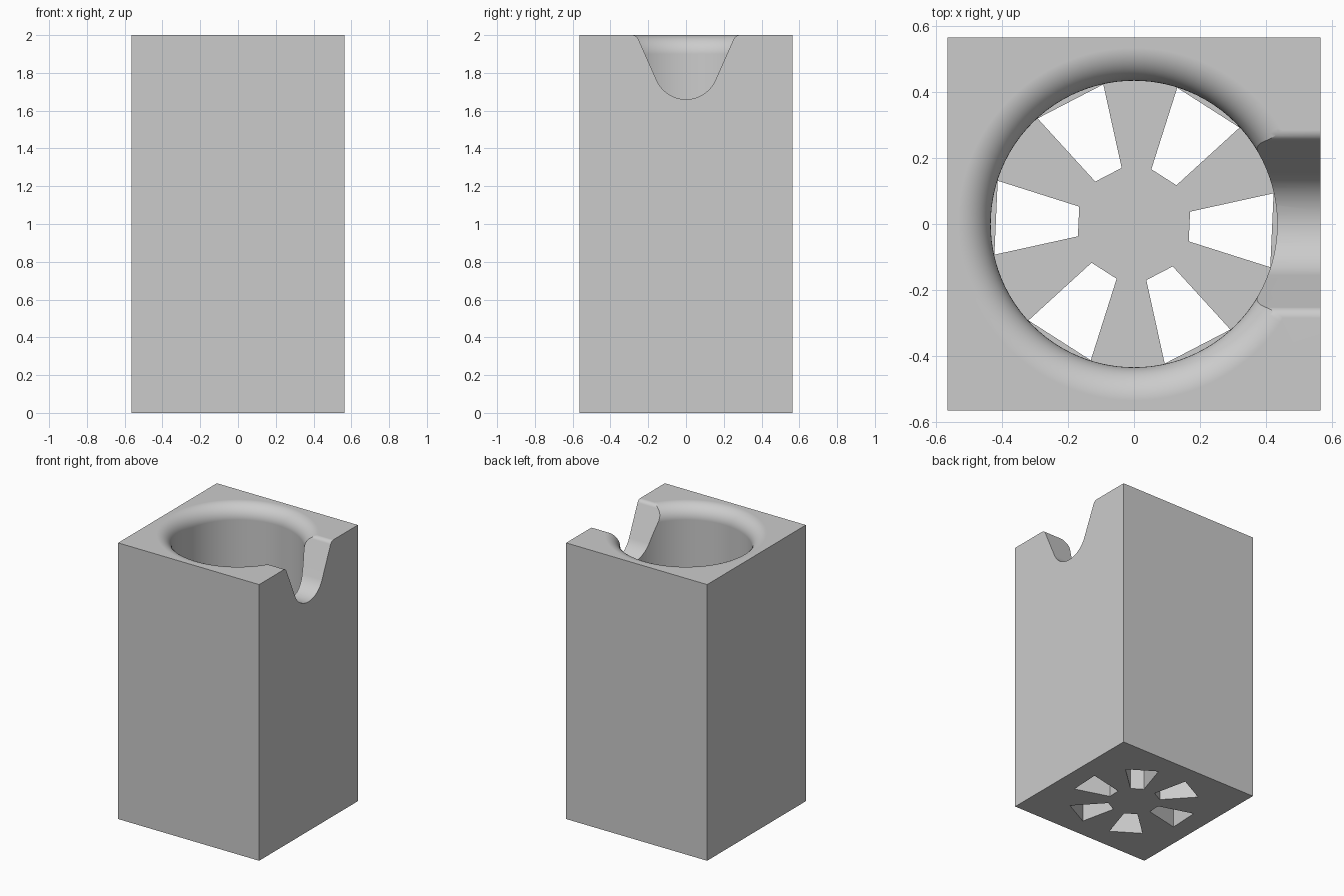
import bpy, bmesh
from math import sin, cos, pi, radians, sqrt
from mathutils import Vector, Matrix

if "Cube" in bpy.data.objects:
    bpy.data.objects.remove(bpy.data.objects["Cube"])

SIDE, HEIGHT = 1.13, 2.0
BORE, FLOOR, RIM = 0.434, 0.17, 0.1

grey = bpy.data.materials.new("plain grey")
grey.use_nodes = True
grey.diffuse_color = (0.6, 0.6, 0.6, 1)
grey.node_tree.nodes["Principled BSDF"].inputs["Base Color"].default_value = (0.6, 0.6, 0.6, 1)


def make(name, bm):
    bmesh.ops.recalc_face_normals(bm, faces=bm.faces)
    mesh = bpy.data.meshes.new(name)
    bm.to_mesh(mesh)
    bm.free()
    mesh.materials.append(grey)
    ob = bpy.data.objects.new(name, mesh)
    bpy.context.collection.objects.link(ob)
    return ob


def prism(name, points, offset):
    """Extrude a closed outline along the offset vector."""
    bm = bmesh.new()
    face = bm.faces.new([bm.verts.new(p) for p in points])
    ext = bmesh.ops.extrude_face_region(bm, geom=[face])
    moved = [v for v in ext["geom"] if isinstance(v, bmesh.types.BMVert)]
    bmesh.ops.translate(bm, verts=moved, vec=offset)
    return make(name, bm)


def arc(cx, cz, r, start, end, steps):
    angles = [radians(start + (end - start) * i / steps) for i in range(steps + 1)]
    return [(cx + r * cos(a), cz + r * sin(a)) for a in angles]


# Square block
bm = bmesh.new()
bmesh.ops.create_cube(bm, size=1, matrix=Matrix.Translation((0, 0, HEIGHT / 2))
                      @ Matrix.Diagonal((SIDE, SIDE, HEIGHT, 1)))
body = make("block_body", bm)

# Round bore with a rounded rim, revolved from a profile
profile = [(0, FLOOR), (BORE, FLOOR)]
profile += arc(BORE + RIM, HEIGHT - RIM, RIM, 180, 90, 12)
profile += [(BORE + RIM, HEIGHT + 0.1), (0, HEIGHT + 0.1)]
bm = bmesh.new()
verts = [bm.verts.new((x, 0, z)) for x, z in profile]
edges = [bm.edges.new(pair) for pair in zip(verts, verts[1:])]
bmesh.ops.spin(bm, geom=verts + edges, cent=(0, 0, 0), axis=(0, 0, 1),
               angle=2 * pi, steps=96, use_duplicate=False)
bmesh.ops.remove_doubles(bm, verts=bm.verts, dist=1e-5)
cutters = [make("bore_cutter", bm)]

# Pouring notch: round bottom, sloping sides, rounded lips
LEAN, R, LIP = 24, 0.17, 0.035
tangent_y = R * cos(radians(LEAN))
tangent_z = 1.66 + R - R * sin(radians(LEAN))
top_y = tangent_y + (HEIGHT - tangent_z) * sin(radians(LEAN)) / cos(radians(LEAN))
half_turn = radians(90 - LEAN) / 2
lip_y = top_y + LIP * sin(half_turn) / cos(half_turn)
half = arc(0, 1.66 + R, R, -90, -LEAN, 10)
half += arc(lip_y, HEIGHT - LIP, LIP, 180 - LEAN, 90, 6)
half += [(lip_y, HEIGHT + 0.1)]
outline = half + [(-y, z) for y, z in reversed(half[1:])]
cutters.append(prism("notch_cutter", [(0, y, z) for y, z in outline], Vector((SIDE, 0, 0))))

# Six wedge-shaped openings through the floor
for i in range(6):
    mid = 60 * i - 2.6
    corners = [(0.174, -15), (BORE - 0.001, -15), (BORE - 0.001, 15), (0.174, 15)]
    pts = [(r * cos(radians(mid + a)), r * sin(radians(mid + a)), -0.1) for r, a in corners]
    cutters.append(prism(f"floor_opening_cutter_{i + 1}", pts, Vector((0, 0, FLOOR + 0.2))))

# Cut everything from the block
for cutter in cutters:
    cutter.hide_render = True
    mod = body.modifiers.new(cutter.name, "BOOLEAN")
    mod.operation = "DIFFERENCE"
    mod.solver = "EXACT"
    mod.object = cutter

bpy.ops.object.select_all(action="DESELECT")
body.select_set(True)
bpy.context.view_layer.objects.active = body
for mod in list(body.modifiers):
    bpy.ops.object.modifier_apply(modifier=mod.name)
for cutter in cutters:
    bpy.data.objects.remove(cutter)

# Smooth curves, crisp corners
bpy.ops.object.shade_smooth_by_angle(angle=radians(30))
weighted = body.modifiers.new("even_normals", "WEIGHTED_NORMAL")
weighted.keep_sharp = True
